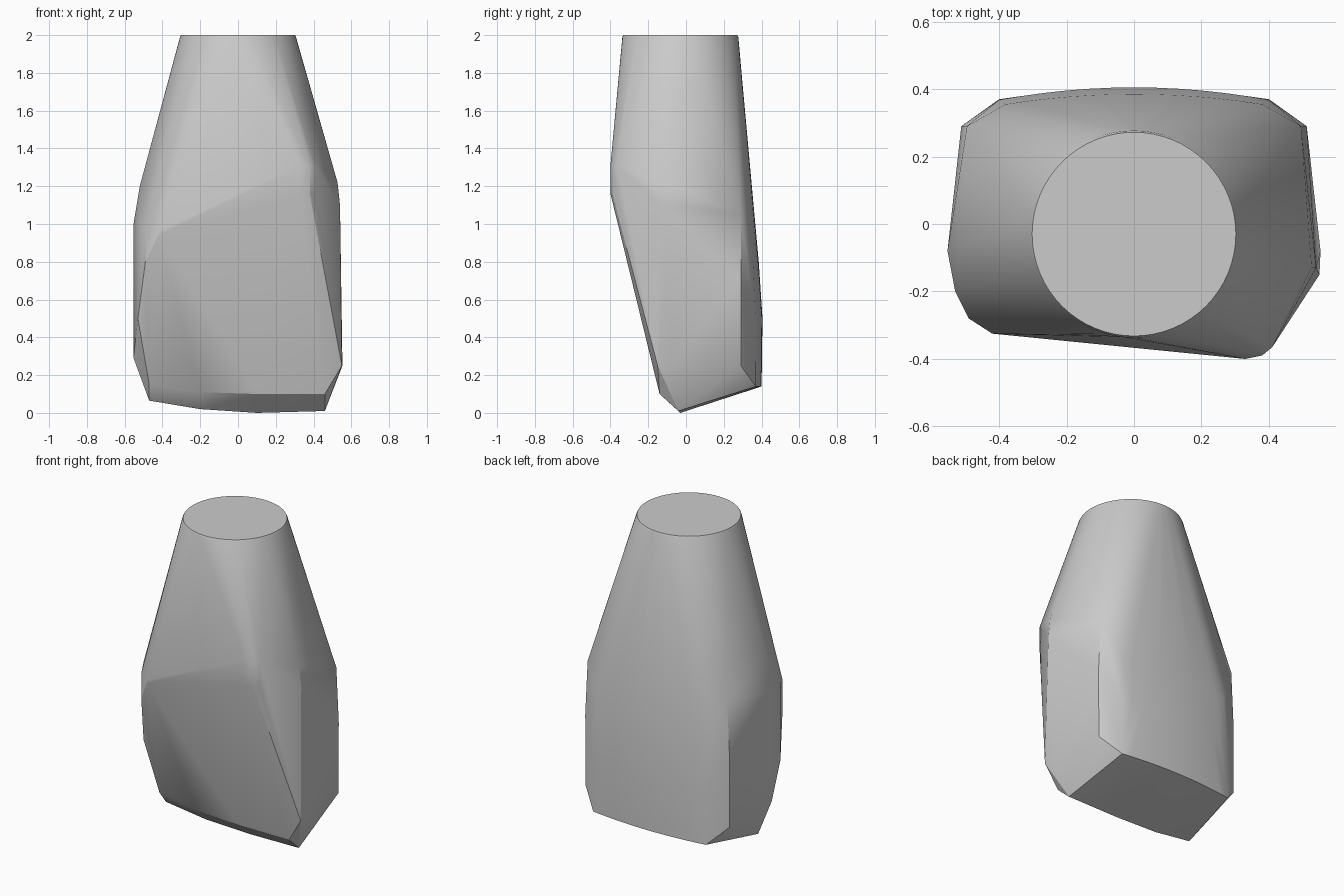
import bpy
import bmesh
import math

# Remove the default cube
default_cube = bpy.data.objects.get("Cube")
if default_cube:
    bpy.data.objects.remove(default_cube, do_unlink=True)


def make_material(name, color):
    material = bpy.data.materials.new(name)
    material.diffuse_color = color
    material.use_nodes = True
    shader = material.node_tree.nodes["Principled BSDF"]
    shader.inputs["Base Color"].default_value = color
    shader.inputs["Roughness"].default_value = 0.6
    return material


def ring(radius, center_y, z, count):
    """Points around the round neck."""
    steps = [math.tau * i / count for i in range(count)]
    return [(radius * math.cos(a), center_y + radius * math.sin(a), z) for a in steps]


def bowed_row(half_width, y_end, y_middle, z, count=13):
    """Points across the gently curved back."""
    row = [2 * i / (count - 1) - 1 for i in range(count)]
    return [(half_width * t, y_middle + (y_end - y_middle) * t * t, z) for t in row]


def mirrored(points):
    return points + [(-x, y, z) for x, y, z in points]


# Round neck
points = ring(0.302, -0.03, 2.0, 64) + ring(0.307, -0.03, 1.99, 64)

# Curved back panel
points += bowed_row(0.40, 0.37, 0.40, 0.14)
points += bowed_row(0.40, 0.368, 0.405, 0.5)
points += bowed_row(0.38, 0.355, 0.385, 0.8)

# Rear corner chamfers
points += mirrored([(0.51, 0.29, 0.25), (0.512, 0.29, 0.7), (0.495, 0.29, 1.05)])

# Left side wall and shoulder
points += [(0.55, -0.15, 0.25), (0.553, -0.08, 0.25), (0.54, -0.13, 1.1), (0.527, -0.13, 1.22)]

# Right side wall with a rounded front corner
for x, y, low, high in [(-0.553, -0.08, 0.29, 1.0), (-0.53, -0.2, 0.5, 1.0),
                        (-0.49, -0.28, 0.8, 0.97), (-0.42, -0.325, 0.94, 0.96)]:
    points += [(x, y, low), (x, y, high)]
points += [(-0.52, -0.08, 1.2)]

# Front ridge
for x, y in [(0.33, -0.40), (0.38, -0.39), (0.41, -0.365)]:
    points += [(x, y, 1.16), (x, y, 1.31)]

# Bevelled front toe and bottom edge
points += [(-0.47, -0.125, 0.15), (-0.2, -0.135, 0.11), (0.1, -0.14, 0.1), (0.46, -0.14, 0.1),
           (-0.47, -0.06, 0.065), (-0.2, -0.045, 0.02), (0.1, -0.03, 0.0), (0.46, -0.04, 0.01)]

# Wrap the outline points in one solid body
bm = bmesh.new()
for point in points:
    bm.verts.new(point)
hull = bmesh.ops.convex_hull(bm, input=bm.verts)
unused = {v for v in hull["geom_interior"] + hull["geom_unused"] if isinstance(v, bmesh.types.BMVert)}
bmesh.ops.delete(bm, geom=list(unused), context="VERTS")
bmesh.ops.dissolve_limit(bm, angle_limit=math.radians(0.5), verts=bm.verts, edges=bm.edges)
bmesh.ops.recalc_face_normals(bm, faces=bm.faces)

mesh = bpy.data.meshes.new("faceted_body")
bm.to_mesh(mesh)
bm.free()
mesh.materials.append(make_material("plain_grey", (0.6, 0.6, 0.6, 1)))
body = bpy.data.objects.new("faceted_body", mesh)
bpy.context.collection.objects.link(body)

# Smooth the curved areas and keep the edges sharp
bpy.ops.object.select_all(action="DESELECT")
body.select_set(True)
bpy.context.view_layer.objects.active = body
bpy.ops.object.shade_smooth_by_angle(angle=math.radians(25))
